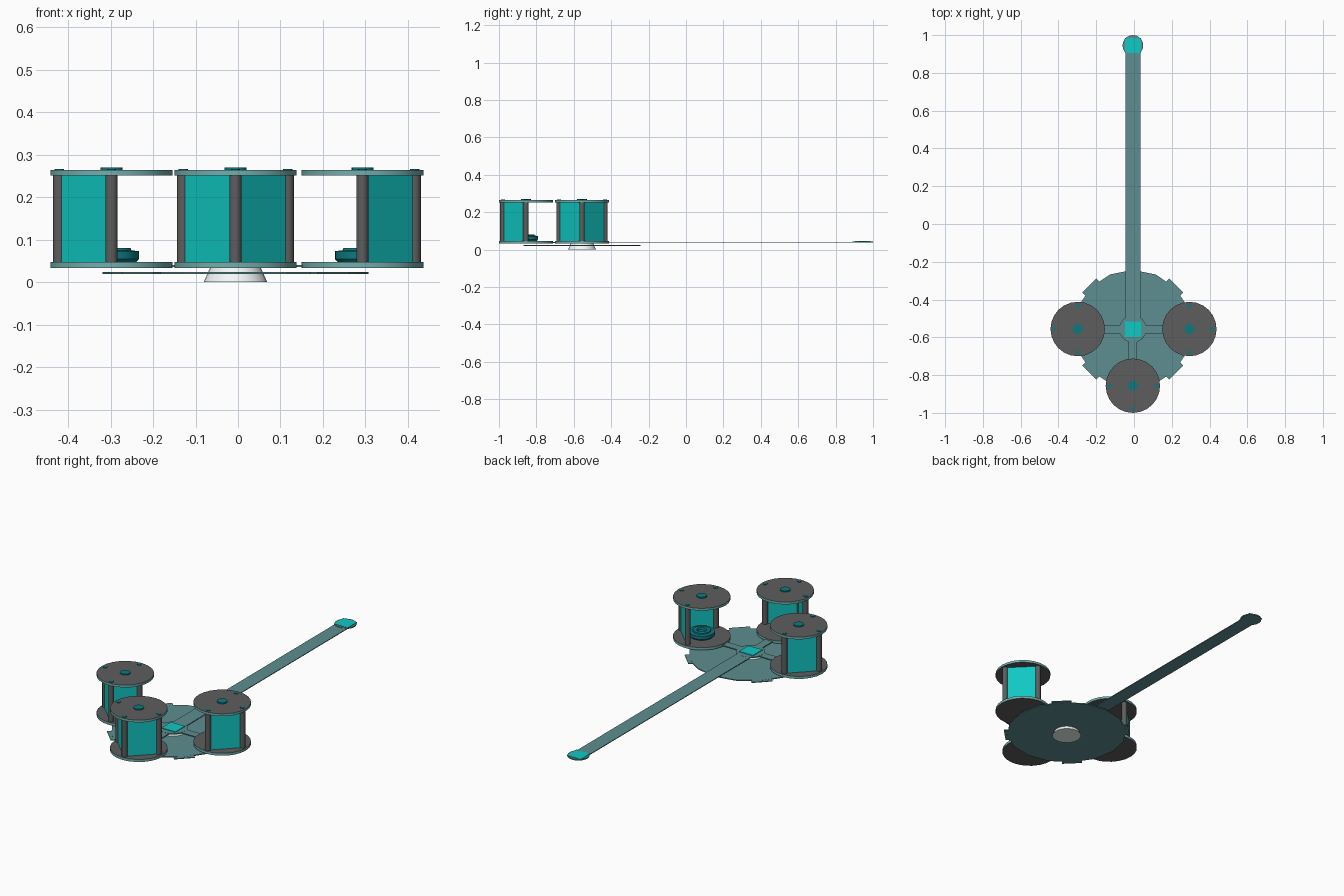
import bpy, bmesh
from math import cos, sin, pi, radians
from mathutils import Matrix, Vector

if "Cube" in bpy.data.objects:
    bpy.data.objects.remove(bpy.data.objects["Cube"])

HUB = Vector((-0.006, -0.556, 0))


def mat(name, *rgba):
    m = bpy.data.materials.new(name)
    m.diffuse_color = rgba
    m.use_nodes = True
    m.node_tree.nodes["Principled BSDF"].inputs["Base Color"].default_value = m.diffuse_color
    return m


TEAL = mat("teal", 0.005, 0.58, 0.55, 1)
DEEP = mat("deep_teal", 0.004, 0.19, 0.21, 1)
EDGE = mat("pale_teal", 0.17, 0.42, 0.42, 1)
DULL = mat("dull_teal", 0.11, 0.27, 0.28, 1)
GREY = mat("dark_grey", 0.11, 0.11, 0.11, 1)
CLEAR = mat("clear", 0.9, 0.95, 0.95, 0.15)


def finish(name, bm, mats, smooth=False):
    bmesh.ops.recalc_face_normals(bm, faces=bm.faces[:])
    me = bpy.data.meshes.new(name)
    bm.to_mesh(me)
    bm.free()
    for m in mats:
        me.materials.append(m)
    ob = bpy.data.objects.new(name, me)
    bpy.context.collection.objects.link(ob)
    if smooth:
        bpy.context.view_layer.objects.active = ob
        ob.select_set(True)
        bpy.ops.object.shade_smooth_by_angle(angle=radians(35))
        ob.select_set(False)
    return ob


def cyl(name, c, r, z0, z1, mats, n=24, r2=None, smooth=True):
    """Upright cylinder or cone; a second material goes on the rim."""
    bm = bmesh.new()
    bmesh.ops.create_cone(bm, cap_ends=True, segments=n, radius1=r,
                          radius2=r if r2 is None else r2, depth=z1 - z0,
                          matrix=Matrix.Translation((c.x, c.y, (z0 + z1) / 2)))
    if len(mats) > 1:
        for f in bm.faces:
            f.material_index = int(abs(f.normal.z) < 0.5)
    return finish(name, bm, mats, smooth)


def slab(name, a, b, width, z0, z1, m):
    """Box running from point a to point b."""
    d = b - a
    bm = bmesh.new()
    mid = (a + b) / 2
    rot = Matrix.Rotation(Vector((d.x, d.y)).angle_signed(Vector((1, 0))), 4, 'Z')
    bmesh.ops.create_cube(bm, size=1, matrix=Matrix.Translation((mid.x, mid.y, (z0 + z1) / 2))
                          @ rot @ Matrix.Diagonal((d.length, width, z1 - z0, 1)))
    return finish(name, bm, [m])


def lathe(name, c, profile, m, n=24):
    bm = bmesh.new()
    vs = [bm.verts.new((c.x + r, c.y, z)) for r, z in profile]
    es = [bm.edges.new(p) for p in zip(vs, vs[1:])]
    bmesh.ops.spin(bm, geom=vs + es, cent=(c.x, c.y, 0), axis=(0, 0, 1), angle=2 * pi, steps=n)
    bmesh.ops.remove_doubles(bm, verts=bm.verts[:], dist=1e-5)
    return finish(name, bm, [m], True)


def polar(c, ang, r):
    return c + Vector((cos(ang), sin(ang), 0)) * r


# Foot, pivot and turntable disc with crossed tabs
cyl("foot_cone", HUB, 0.075, 0, 0.038, [CLEAR], 24, 0.058)
cyl("pivot_post", HUB, 0.011, 0.001, 0.037, [GREY], 12)
cyl("turntable_disc", HUB, 0.313, 0.019, 0.024, [DULL], 16, smooth=False)
for i in range(2):
    a = pi / 4 + i * pi / 2
    slab("diagonal_tab", polar(HUB, a, -0.326), polar(HUB, a, 0.326), 0.105, 0.0195, 0.0235, DULL)

# Hub, long beam and end pad
tip = Vector((HUB.x, 0.945, 0))
slab("long_beam", HUB, tip, 0.08, 0.037, 0.041, DULL)
cyl("hub_disc", HUB, 0.072, 0.036, 0.0415, [DULL], 16, smooth=False)
cyl("end_pad", tip, 0.055, 0.037, 0.043, [DULL], 20)
for p in (HUB, tip):
    off = Vector((0.042, 0, 0))
    slab("bright_plate", p - off, p + off, 0.082, 0.039, 0.045, TEAL)


def pod(side, ang, dist):
    c = polar(HUB, ang, dist)
    slab(side + "_arm", HUB, c, 0.045, 0.036, 0.0405, DULL)
    # Floor, roof and roof cap
    cyl(side + "_floor", c, 0.144, 0.033, 0.047, [GREY, EDGE])
    cyl(side + "_roof", c, 0.144, 0.251, 0.264, [GREY, EDGE])
    cyl(side + "_roof_cap", c, 0.026, 0.26, 0.27, [DEEP], 16)
    # Three posts on the outer half
    pts = [polar(c, ang + k * pi / 2, 0.123) for k in (-1, 0, 1)]
    for p in pts:
        cyl(side + "_post", p, 0.0145, 0.045, 0.253, [GREY], 12)
        cyl(side + "_post_cap", p, 0.011, 0.26, 0.267, [DEEP], 12)
    # Flat wall panels between the posts
    for a, b in zip(pts, pts[1:]):
        slab(side + "_wall", a, b, 0.012, 0.046, 0.252, TEAL)
    # Low round table inside
    lathe(side + "_table", c, [(0, 0.047), (0.058, 0.047), (0.065, 0.055), (0.065, 0.073),
                               (0.047, 0.075), (0.045, 0.08), (0.025, 0.08),
                               (0.022, 0.07), (0, 0.07)], DEEP)


pod("left", pi, 0.292)
pod("right", 0, 0.299)
pod("front", -pi / 2, 0.3)
